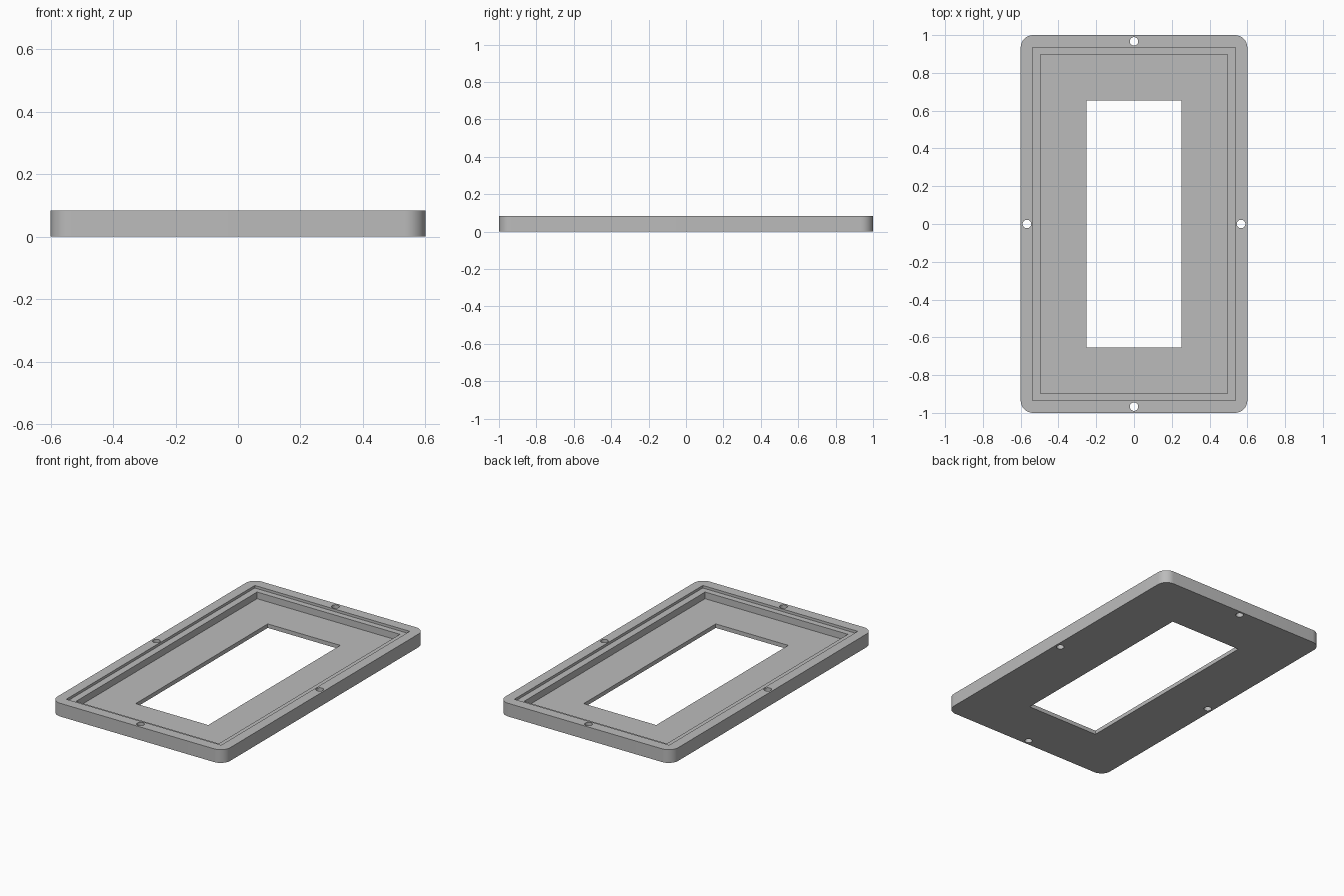
import bpy
import bmesh
from math import cos, sin, pi, radians

if "Cube" in bpy.data.objects:
    bpy.data.objects.remove(bpy.data.objects["Cube"])

WIDTH, LENGTH, HEIGHT = 1.2, 2.0, 0.083
FLOOR, LEDGE = 0.025, 0.067
CORNER, HOLE = 0.066, 0.0225

grey = bpy.data.materials.new("plain grey")
grey.use_nodes = True
grey.diffuse_color = (0.5, 0.5, 0.5, 1)
grey.node_tree.nodes["Principled BSDF"].inputs["Base Color"].default_value = (0.5, 0.5, 0.5, 1)


def rectangle(hx, hy):
    return [(-hx, -hy), (hx, -hy), (hx, hy), (-hx, hy)]


def circle(cx, cy, r, n=32):
    return [(cx + r * cos(2 * pi * i / n), cy + r * sin(2 * pi * i / n)) for i in range(n)]


def rounded(hx, hy, r, n=12):
    pts = []
    for k, (sx, sy) in enumerate([(1, 1), (-1, 1), (-1, -1), (1, -1)]):
        for i in range(n + 1):
            a = (k + i / n) * pi / 2
            pts.append((sx * (hx - r) + r * cos(a), sy * (hy - r) + r * sin(a)))
    return pts


def prism(name, outline, z0, z1):
    """Extrude a counter-clockwise outline from z0 up to z1."""
    bm = bmesh.new()
    base = bm.faces.new([bm.verts.new((x, y, z0)) for x, y in outline])
    top = bmesh.ops.extrude_face_region(bm, geom=[base], use_keep_orig=True)
    verts = [v for v in top["geom"] if isinstance(v, bmesh.types.BMVert)]
    bmesh.ops.translate(bm, verts=verts, vec=(0, 0, z1 - z0))
    bmesh.ops.recalc_face_normals(bm, faces=bm.faces)
    mesh = bpy.data.meshes.new(name)
    bm.to_mesh(mesh)
    bm.free()
    mesh.materials.append(grey)
    obj = bpy.data.objects.new(name, mesh)
    bpy.context.collection.objects.link(obj)
    return obj


# Rounded plate
frame = prism("bezel_frame", rounded(WIDTH / 2, LENGTH / 2, CORNER), 0, HEIGHT)
bpy.context.view_layer.objects.active = frame
frame.select_set(True)

# Stepped recess, window and four screw holes
cuts = [
    ("ledge_cutter", rectangle(0.538, 0.935), LEDGE),
    ("pocket_cutter", rectangle(0.496, 0.898), FLOOR),
    ("window_cutter", rectangle(0.252, 0.655), -0.1),
]
for x, y in [(0, 0.967), (0, -0.967), (0.567, 0), (-0.567, 0)]:
    cuts.append(("hole_cutter", circle(x, y, HOLE), -0.1))

for name, outline, bottom in cuts:
    cutter = prism(name, outline, bottom, 0.2)
    cutter.hide_render = True
    mod = frame.modifiers.new(name, "BOOLEAN")
    mod.operation = "DIFFERENCE"
    mod.solver = "EXACT"
    mod.object = cutter
    bpy.ops.object.modifier_apply(modifier=mod.name)
    bpy.data.objects.remove(cutter)

bpy.ops.object.shade_smooth_by_angle(angle=radians(30))
